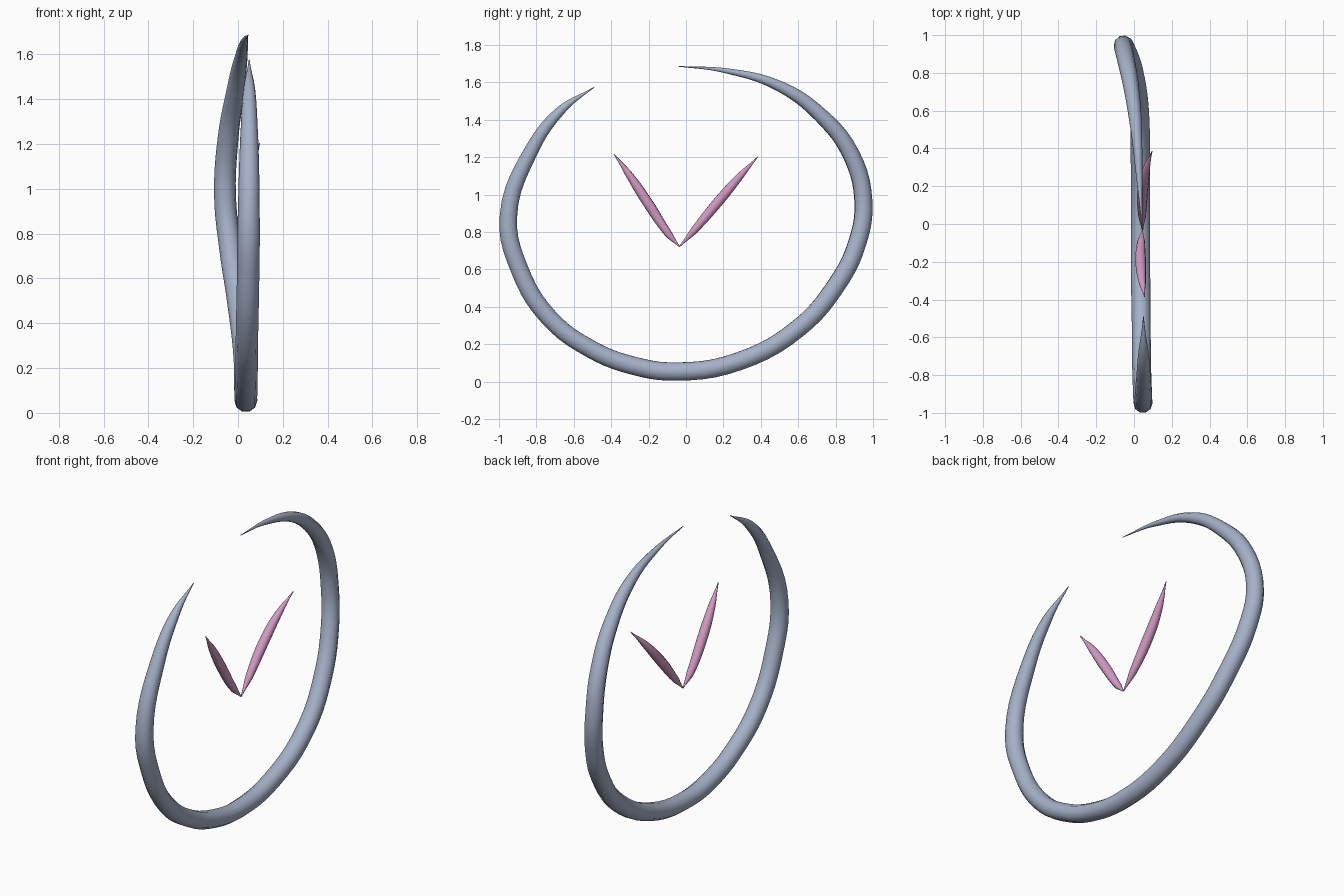
import bpy


def material(name, rgb):
    m = bpy.data.materials.new(name)
    m.diffuse_color = (*rgb, 1)
    return m


def tapered_tube(name, points, mat, sides=3, steps=5):
    """Smooth round tube through (x, y, z, radius) points."""
    cu = bpy.data.curves.new(name, 'CURVE')
    cu.dimensions = '3D'
    cu.bevel_depth = 1.0
    cu.bevel_resolution = sides
    cu.resolution_u = steps
    cu.use_fill_caps = True
    sp = cu.splines.new('BEZIER')
    sp.radius_interpolation = 'CARDINAL'
    sp.bezier_points.add(len(points) - 1)
    for bp, (x, y, z, r) in zip(sp.bezier_points, points):
        bp.co = (x, y, z)
        bp.radius = r
        bp.handle_left_type = bp.handle_right_type = 'AUTO'
    ob = bpy.data.objects.new(name, cu)
    bpy.context.collection.objects.link(ob)
    cu.materials.append(mat)
    bpy.ops.object.select_all(action='DESELECT')
    ob.select_set(True)
    bpy.context.view_layer.objects.active = ob
    bpy.ops.object.convert(target='MESH')
    bpy.ops.object.shade_smooth()
    return bpy.context.object


blue = material("ring_blue", (0.38, 0.44, 0.58))
pink = material("hand_pink", (0.66, 0.33, 0.56))

# Open ring, thinning to a point at both ends
tapered_tube("open_ring", [
    (0.050, -0.49, 1.575, 0.002),
    (0.050, -0.67, 1.45, 0.026),
    (0.050, -0.83, 1.23, 0.040),
    (0.048, -0.95, 0.88, 0.049),
    (0.045, -0.89, 0.60, 0.050),
    (0.040, -0.735, 0.345, 0.050),
    (0.038, -0.51, 0.175, 0.050),
    (0.035, -0.28, 0.085, 0.051),
    (0.035, -0.05, 0.054, 0.051),
    (0.034, 0.28, 0.108, 0.051),
    (0.028, 0.60, 0.285, 0.051),
    (0.000, 0.80, 0.51, 0.051),
    (-0.035, 0.915, 0.74, 0.050),
    (-0.058, 0.948, 0.97, 0.049),
    (-0.045, 0.88, 1.22, 0.047),
    (-0.015, 0.725, 1.42, 0.041),
    (0.012, 0.50, 1.58, 0.030),
    (0.030, 0.21, 1.663, 0.014),
    (0.045, -0.04, 1.686, 0.002),
], blue)

# Two spindle-shaped hands meeting in the middle
tapered_tube("left_hand", [
    (0.045, -0.035, 0.722, 0.003),
    (0.038, -0.09, 0.785, 0.020),
    (0.036, -0.21, 0.965, 0.028),
    (0.044, -0.31, 1.115, 0.019),
    (0.056, -0.385, 1.217, 0.002),
], pink)
tapered_tube("right_hand", [
    (0.045, -0.035, 0.722, 0.003),
    (0.043, 0.04, 0.805, 0.020),
    (0.046, 0.175, 0.965, 0.028),
    (0.066, 0.295, 1.105, 0.019),
    (0.096, 0.385, 1.203, 0.002),
], pink)
